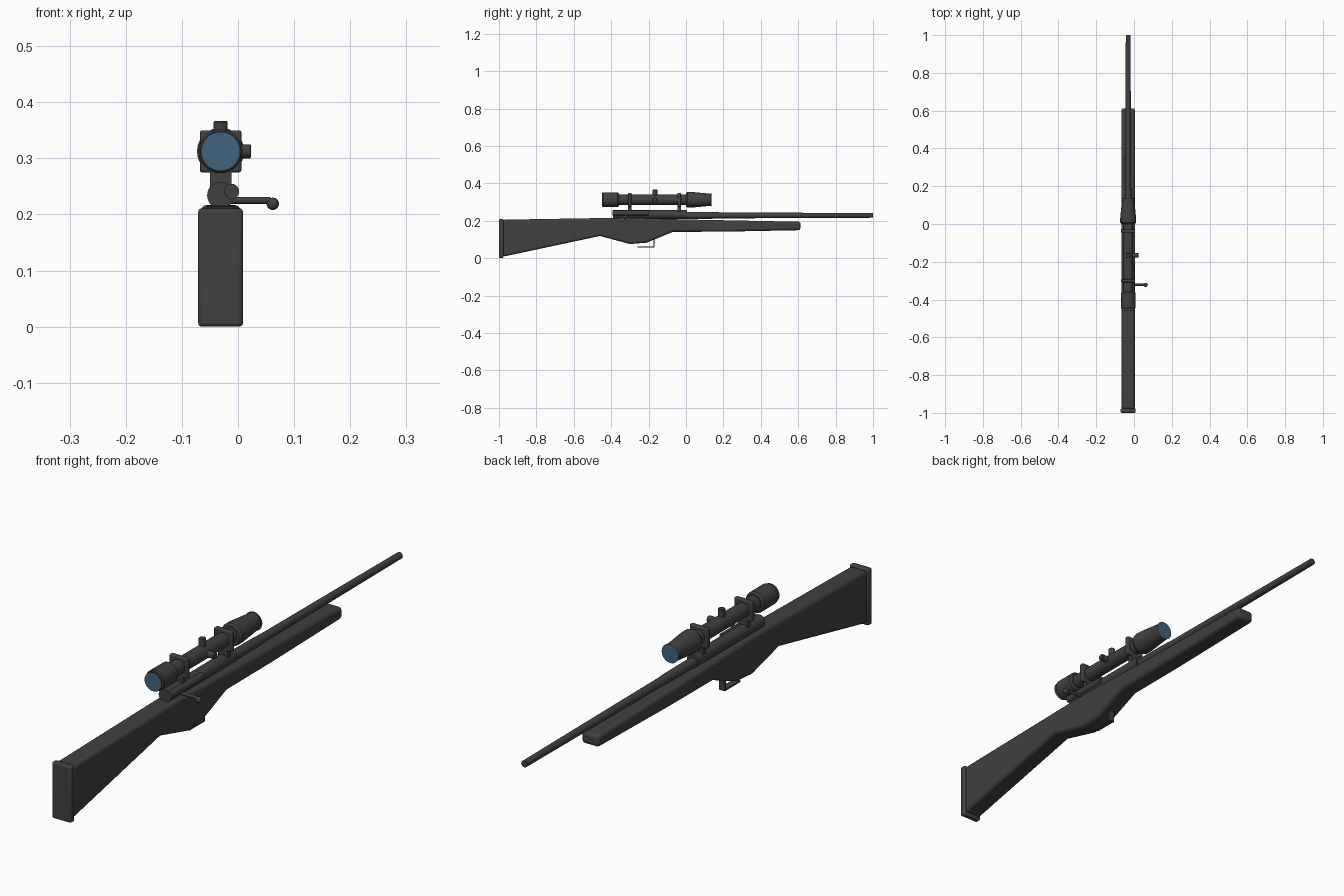
import bpy, bmesh, math
from mathutils import Matrix, Vector

if "Cube" in bpy.data.objects:
    bpy.data.objects.remove(bpy.data.objects["Cube"])

CX = -0.031          # centre line of the long parts
SCOPE_Z = 0.3125     # optical axis height


def material(name, color):
    m = bpy.data.materials.new(name)
    m.diffuse_color = (*color, 1)
    m.use_nodes = True
    m.node_tree.nodes["Principled BSDF"].inputs["Base Color"].default_value = m.diffuse_color
    return m


GREY = material("dark_grey", (0.052, 0.052, 0.052))
BLUE = material("lens_blue", (0.055, 0.125, 0.20))


def finish(name, bm, mat=GREY, bevel=0, segments=3):
    bmesh.ops.recalc_face_normals(bm, faces=bm.faces)
    mesh = bpy.data.meshes.new(name)
    bm.to_mesh(mesh)
    bm.free()
    mesh.materials.append(mat)
    ob = bpy.data.objects.new(name, mesh)
    bpy.context.collection.objects.link(ob)
    if bevel:
        mod = ob.modifiers.new("bevel", 'BEVEL')
        mod.width, mod.segments = bevel, segments
        mod.limit_method, mod.angle_limit = 'ANGLE', math.radians(40)
    bpy.ops.object.select_all(action='DESELECT')
    ob.select_set(True)
    bpy.context.view_layer.objects.active = ob
    bpy.ops.object.shade_smooth_by_angle(angle=math.radians(35))
    return ob


def lathe(name, origin, axis, profile, mat=GREY, sides=32):
    """Closed solid turned around an axis from (distance, radius) pairs."""
    bm = bmesh.new()
    turn = Vector((0, 0, 1)).rotation_difference(Vector(axis)).to_matrix().to_4x4()
    place = Matrix.Translation(origin) @ turn
    rings = []
    for d, r in profile:
        rings.append([bm.verts.new(place @ Vector((
            r * math.cos(2 * math.pi * i / sides),
            r * math.sin(2 * math.pi * i / sides), d))) for i in range(sides)])
    for a, b in zip(rings, rings[1:]):
        for i in range(sides):
            j = (i + 1) % sides
            bm.faces.new((a[i], a[j], b[j], b[i]))
    bm.faces.new(rings[0][::-1])
    bm.faces.new(rings[-1])
    return finish(name, bm, mat)


def box(name, lo, hi, bevel=0):
    bm = bmesh.new()
    bmesh.ops.create_cube(bm, size=1)
    for v in bm.verts:
        v.co = [(a + b) / 2 + c * (b - a) for a, b, c in zip(lo, hi, v.co)]
    return finish(name, bm, GREY, bevel)


def side_profile(name, points, half_width, bevel=0):
    """Extrude a (y, z) outline across x."""
    bm = bmesh.new()
    face = bm.faces.new([bm.verts.new((CX - half_width, y, z)) for y, z in points])
    ext = bmesh.ops.extrude_face_region(bm, geom=[face])
    verts = [g for g in ext["geom"] if isinstance(g, bmesh.types.BMVert)]
    bmesh.ops.translate(bm, verts=verts, vec=(2 * half_width, 0, 0))
    return finish(name, bm, GREY, bevel)


Y = (0, 1, 0)

# Stock and butt plate
side_profile("stock", [
    (-0.98, 0.008), (-0.46, 0.119), (-0.30, 0.076), (-0.21, 0.083),
    (-0.07, 0.141), (0.20, 0.142), (0.612, 0.150), (0.612, 0.195),
    (0.0, 0.207), (-0.32, 0.217), (-0.98, 0.206)], 0.036, 0.012)
box("butt_plate", (CX - 0.04, -1.0, 0.0), (CX + 0.04, -0.976, 0.211), 0.007)

# Barrel, receiver and bolt
lathe("barrel", (CX, 0, 0.229), Y,
      [(-0.02, 0.019), (0.14, 0.018), (0.2, 0.016), (1.0, 0.0125)], sides=24)
lathe("receiver", (CX, 0, 0.234), Y, [(-0.39, 0.024), (0.005, 0.024)])
lathe("bolt", (-0.0115, 0, 0.241), Y, [(-0.393, 0.0135), (-0.2, 0.0135)], sides=24)
lathe("bolt_handle", (-0.02, -0.322, 0.225), (1, 0, 0),
      [(0, 0.006), (0.078, 0.006)], sides=16)
bm = bmesh.new()
bmesh.ops.create_uvsphere(bm, u_segments=20, v_segments=12, radius=0.011,
                          matrix=Matrix.Translation((0.062, -0.322, 0.219)))
finish("bolt_knob", bm)

# Trigger guard: a bent strip
side_profile("trigger_guard", [
    (-0.26, 0.058), (-0.168, 0.058), (-0.168, 0.11), (-0.174, 0.11),
    (-0.174, 0.064), (-0.26, 0.064)], 0.012)

# Scope body: eyepiece, tube and front bell
lathe("scope_tube", (CX, 0, SCOPE_Z), Y, [(-0.37, 0.027), (0.02, 0.027)])
lathe("scope_eyepiece", (CX, 0, SCOPE_Z), Y,
      [(-0.448, 0.036), (-0.444, 0.039), (-0.365, 0.039), (-0.358, 0.033)])
lathe("scope_bell", (CX, 0, SCOPE_Z), Y,
      [(0.0, 0.036), (0.008, 0.042), (0.03, 0.042), (0.134, 0.032)])
for label, y in (("rear", -0.458), ("front", 0.136)):
    lathe(label + "_lens", (CX, y, SCOPE_Z), Y, [(0, 0.035), (0.002, 0.035)], BLUE)

# Scope mounts: square clamp on a narrower foot
for label, y in (("rear", -0.30), ("front", -0.037)):
    box(label + "_scope_clamp", (CX - 0.037, y - 0.009, 0.275),
        (CX + 0.037, y + 0.009, 0.35), 0.004)
    box(label + "_scope_foot", (CX - 0.019, y - 0.009, 0.245),
        (CX + 0.019, y + 0.009, 0.28))

# Adjustment turrets on top and right side
for label, axis in (("top", (0, 0, 1)), ("side", (1, 0, 0))):
    lathe(label + "_turret", (CX, -0.166, SCOPE_Z), axis,
          [(0.015, 0.0125), (0.052, 0.0125), (0.054, 0.011)], sides=20)
